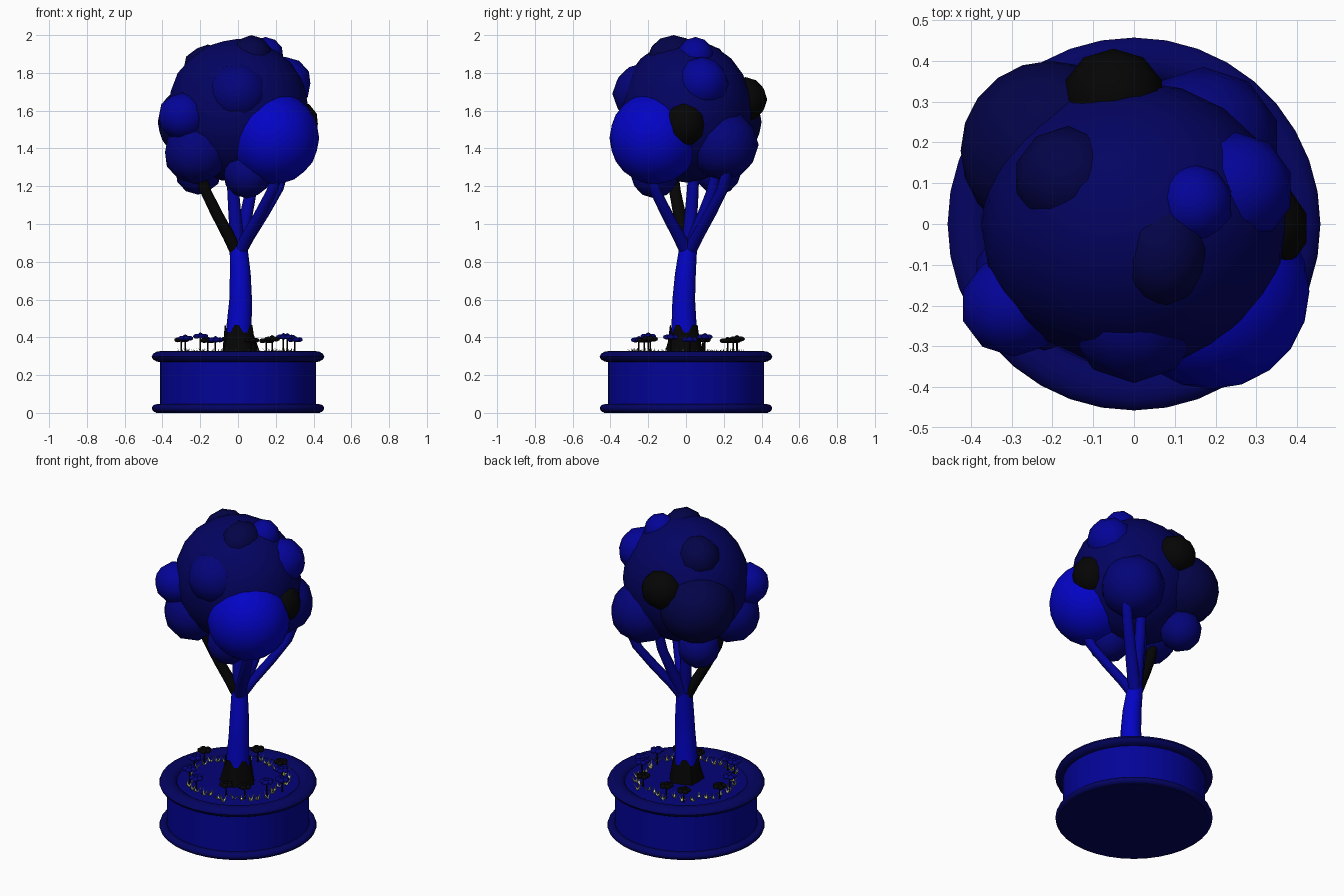
import bpy, bmesh, math, random
from mathutils import Vector, Matrix

random.seed(4)
if "Cube" in bpy.data.objects:
    bpy.data.objects.remove(bpy.data.objects["Cube"])


def material(name, r, g, b):
    m = bpy.data.materials.new(name)
    m.use_nodes = True
    m.diffuse_color = (r, g, b, 1)
    m.node_tree.nodes["Principled BSDF"].inputs["Base Color"].default_value = (r, g, b, 1)
    return m


BRIGHT = material("bright blue", .001, .001, .56)
ROYAL = material("royal blue", .001, .001, .31)
MID = material("mid blue", .001, .001, .19)
NAVY = material("navy", .001, .001, .12)
DEEP = material("deep navy", .001, .001, .065)
BLACK = material("soft black", .0015, .0015, .0015)
CREAM = material("pale grass", .75, .75, .6)
OLIVE = material("yellow grass", .45, .42, .08)
TEAL = material("grey teal grass", .2, .3, .33)


def finish(name, bm, mats, smooth=True):
    me = bpy.data.meshes.new(name)
    bmesh.ops.recalc_face_normals(bm, faces=bm.faces)
    for f in bm.faces:
        f.smooth = smooth
    bm.to_mesh(me)
    bm.free()
    for m in mats:
        me.materials.append(m)
    ob = bpy.data.objects.new(name, me)
    bpy.context.collection.objects.link(ob)
    if smooth:
        bpy.context.view_layer.objects.active = ob
        ob.select_set(True)
        bpy.ops.object.shade_smooth_by_angle(angle=math.radians(45))
        ob.select_set(False)
    return ob


def add_blob(bm, centre, size, detail):
    placed = Matrix.Translation(centre) @ Matrix.Diagonal((*size, 1))
    bmesh.ops.create_icosphere(bm, subdivisions=detail, radius=1, matrix=placed)


def blob(name, centre, size, mat, detail=2):
    bm = bmesh.new()
    add_blob(bm, centre, size, detail)
    return finish(name, bm, [mat])


def limb(name, points, radii, mat, sides=12):
    """Round tube through horizontal rings, capped at both ends."""
    bm = bmesh.new()
    rings = []
    for (x, y, z), r in zip(points, radii):
        rings.append([bm.verts.new((x + r * math.cos(math.tau * i / sides),
                                    y + r * math.sin(math.tau * i / sides), z)) for i in range(sides)])
    for a, b in zip(rings, rings[1:]):
        for i in range(sides):
            j = (i + 1) % sides
            bm.faces.new((a[i], a[j], b[j], b[i]))
    bm.faces.new(rings[0])
    bm.faces.new(rings[-1])
    return finish(name, bm, [mat])


def lathe(name, profile, mat):
    return limb(name, [(0, 0, z) for r, z in profile], [r for r, z in profile], mat, 36)


def rim(name, radius, z, tube, height, mat, steps=12):
    """Flattened ring with an oval section."""
    bm = bmesh.new()
    rings = []
    for i in range(36):
        a = math.tau * i / 36
        ring = []
        for k in range(steps):
            t = math.tau * k / steps
            r = radius + tube * math.cos(t)
            ring.append(bm.verts.new((r * math.cos(a), r * math.sin(a), z + height * math.sin(t))))
        rings.append(ring)
    for i in range(36):
        a, b = rings[i], rings[(i + 1) % 36]
        for k in range(steps):
            n = (k + 1) % steps
            bm.faces.new((a[k], b[k], b[n], a[n]))
    return finish(name, bm, [mat])


# Planter
lathe("planter_base", [(.435, 0), (.435, .035), (.41, .045)], NAVY)
rim("planter_foot", .43, .024, .026, .022, NAVY)
lathe("planter_wall", [(.413, .03), (.413, .29)], ROYAL)
rim("planter_rim", .405, .298, .052, .03, NAVY)
lathe("soil", [(.38, .25), (.38, .3), (.2, .315)], MID)

# Trunk with a dark jagged root collar
limb("trunk", [(.01, -.01, .3), (.005, -.01, .45), (.014, -.012, .6), (.012, -.003, .74), (.003, .012, .88)],
     [.08, .067, .06, .055, .047], BRIGHT, 16)
bm = bmesh.new()
low, high = [], []
for i in range(20):
    a = math.tau * i / 20
    c, s = math.cos(a), math.sin(a)
    r = .112 if i % 4 == 0 else .094
    low.append(bm.verts.new((.01 + r * c, -.01 + r * s, .305)))
    high.append(bm.verts.new((.005 + .075 * c, -.01 + .075 * s, .425 + .04 * ((i // 2) % 2))))
for i in range(20):
    j = (i + 1) % 20
    bm.faces.new((low[i], low[j], high[j], high[i]))
finish("root_collar", bm, [BLACK])

# Branches
for name, (x, y), mat in [("right_branch", (-.2, -.08), BLACK), ("centre_branch", (-.03, .03), ROYAL),
                          ("front_branch", (.21, -.2), ROYAL), ("back_left_branch", (.24, .21), ROYAL),
                          ("back_branch", (.08, .15), ROYAL)]:
    path = [(x * t, .01 + y * t, z) for t, z in [(.03, .84), (.2, .92), (.55, 1.05), (.87, 1.18), (1.05, 1.32)]]
    limb(name, path, [.034, .037, .034, .031, .028], mat)

# Foliage: one large crown with overlapping clumps
blob("crown", (0, 0, 1.6), (.375, .35, .38), NAVY, 3)
clumps = [
    ("front_left", (.19, -.165, 1.455), (.24, .24, .245), BRIGHT),
    ("right", (-.295, -.2, 1.57), (.13, .125, .125), ROYAL),
    ("front", (0, -.215, 1.69), (.17, .175, .165), MID),
    ("lower_right", (-.22, -.14, 1.38), (.175, .17, .17), MID),
    ("back_left", (.17, .195, 1.42), (.19, .19, .19), MID),
    ("back_right", (-.205, .18, 1.54), (.22, .22, .21), DEEP),
    ("under_right", (-.21, .17, 1.28), (.125, .125, .125), MID),
    ("under_front", (.05, -.165, 1.265), (.13, .13, .13), MID),
    ("left", (.25, .085, 1.745), (.14, .14, .14), ROYAL),
    ("top_left", (.145, .05, 1.89), (.098, .098, .1), ROYAL),
    ("top", (.07, -.065, 1.88), (.115, .14, .12), DEEP),
    ("top_right", (-.16, .11, 1.815), (.135, .13, .135), DEEP),
    ("dark_back", (-.05, .315, 1.66), (.125, .115, .118), BLACK),
    ("dark_left", (.32, -.01, 1.53), (.108, .115, .122), BLACK)]
for name, centre, size, mat in clumps:
    blob(name + "_clump", centre, size, mat, 3 if size[0] > .2 else 2)

# Flowers: stem, five rounded petals and a raised centre
dark_spots = [(-.3, .09), (-.16, .25), (.18, -.19), (.07, -.22), (.15, .22), (-.05, .27)]
blue_spots = [(-.2, -.2), (.24, .1), (.26, -.08), (-.12, -.25), (-.28, -.04), (.3, .02)]
for spots, head in [(dark_spots, BLACK), (blue_spots, MID)]:
    for x, y in spots:
        z = random.uniform(.38, .408)
        limb("flower_stem", [(x, y, .3), (x, y, z)], [.005, .004], BLACK, 5)
        bm = bmesh.new()
        for i in range(5):
            a = math.tau * i / 5
            add_blob(bm, (x + .023 * math.cos(a), y + .023 * math.sin(a), z), (.02, .02, .013), 2)
        finish("flower_head", bm, [head])
        blob("flower_centre", (x, y, z + .009), (.014, .014, .012), head, 1)

# Grass: tufts of small leaning blades in a ring
bm = bmesh.new()
for i in range(36):
    a = math.tau * i / 36 + random.uniform(-.05, .05)
    r = random.uniform(.25, .31)
    for k in range(5):
        base = Vector((r * math.cos(a), r * math.sin(a), .303))
        b = math.tau * k / 5 + random.uniform(-.4, .4)
        out = Vector((math.cos(b), math.sin(b), 0))
        side = Vector((-out.y, out.x, 0)) * .008
        tip = base + out * .03 + Vector((0, 0, random.uniform(.025, .042)))
        f = bm.faces.new([bm.verts.new(p) for p in (base - side, base + side, tip)])
        f.material_index = (i + k) % 3
finish("grass", bm, [CREAM, OLIVE, TEAL], False)
